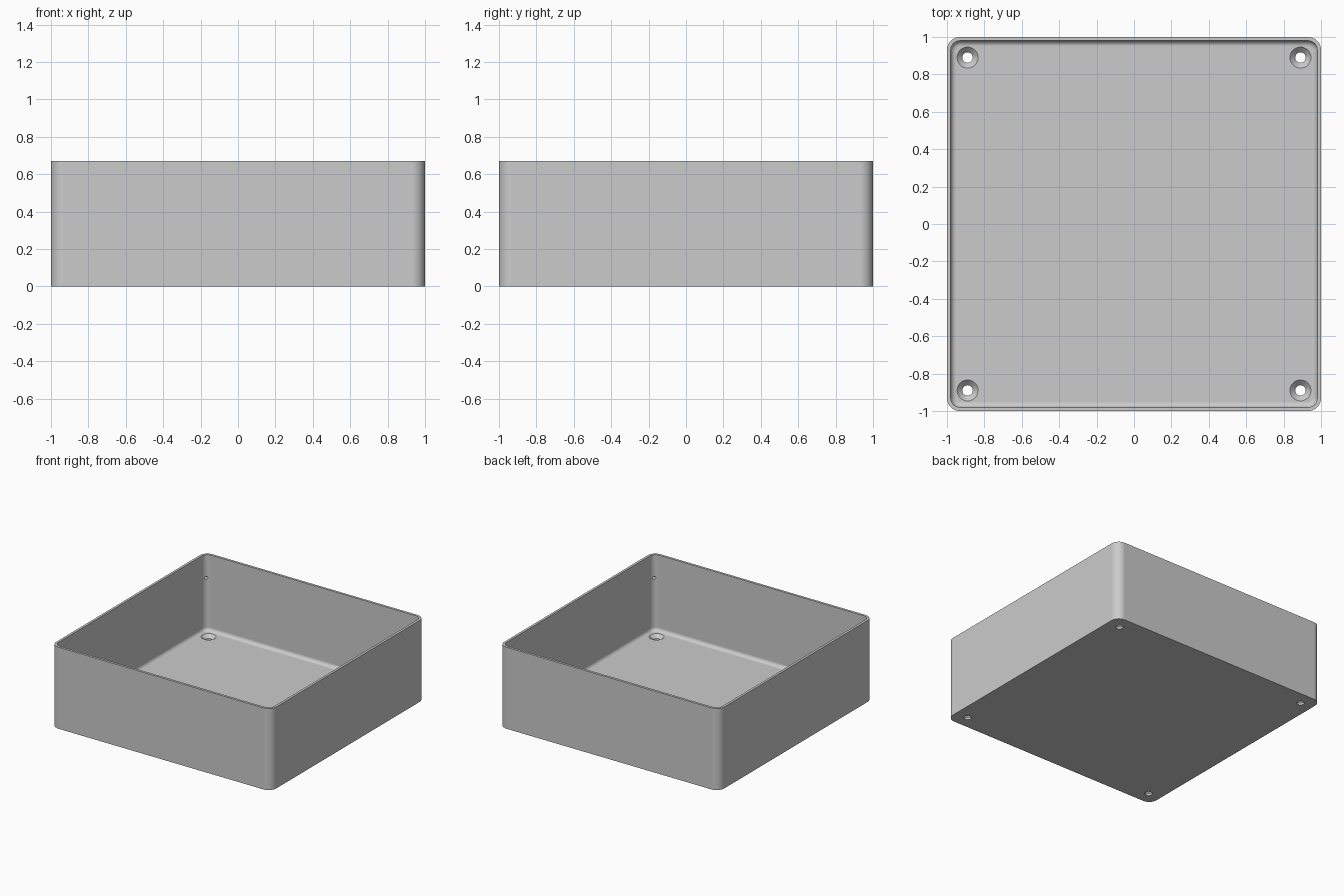
import bpy
import bmesh
from math import pi, sin, cos, radians
from mathutils import Vector

if "Cube" in bpy.data.objects:
    bpy.data.objects.remove(bpy.data.objects["Cube"])

HEIGHT, WALL, FLOOR = 0.67, 0.02, 0.045
CORNER, FILLET = 0.07, 0.03
HOLE_POS, HOLE_R, SINK_R = 0.89, 0.028, 0.056

grey = bpy.data.materials.new("plain grey")
grey.use_nodes = True
grey.diffuse_color = (0.6, 0.6, 0.6, 1)
grey.node_tree.nodes["Principled BSDF"].inputs["Base Color"].default_value = (0.6, 0.6, 0.6, 1)


def rounded_square(inset, z, steps=10):
    """Outline of the box pulled inwards, with concentric corners."""
    centre, radius = 1 - CORNER, CORNER - inset
    points = []
    for quarter in range(4):
        mid = pi / 4 + quarter * pi / 2
        cx = centre if cos(mid) > 0 else -centre
        cy = centre if sin(mid) > 0 else -centre
        for i in range(steps + 1):
            a = (quarter + i / steps) * pi / 2
            points.append((cx + radius * cos(a), cy + radius * sin(a), z))
    return points


def circle(radius, z, x, y, sides=32):
    return [(x + radius * cos(2 * pi * i / sides), y + radius * sin(2 * pi * i / sides), z)
            for i in range(sides)]


def loft(name, outlines):
    """Closed solid through a stack of matching outlines, capped at both ends."""
    bm = bmesh.new()
    rings = [[bm.verts.new(p) for p in outline] for outline in outlines]
    n = len(rings[0])
    for low, high in zip(rings, rings[1:]):
        for i in range(n):
            j = (i + 1) % n
            bm.faces.new((low[i], low[j], high[j], high[i]))
    bm.faces.new(rings[0][::-1])
    bm.faces.new(rings[-1])
    bmesh.ops.recalc_face_normals(bm, faces=bm.faces)
    return finish(name, bm)


def finish(name, bm):
    mesh = bpy.data.meshes.new(name)
    bm.to_mesh(mesh)
    bm.free()
    mesh.materials.append(grey)
    obj = bpy.data.objects.new(name, mesh)
    bpy.context.collection.objects.link(obj)
    return obj


# Open box: outer wall, rim, inner wall, rounded inner foot, floor
outlines = [rounded_square(0, 0), rounded_square(0, HEIGHT), rounded_square(WALL, HEIGHT)]
for k in range(9):
    a = k / 8 * pi / 2
    outlines.append(rounded_square(WALL + FILLET * (1 - cos(a)),
                                   FLOOR + FILLET * (1 - sin(a))))
box = loft("open_box", outlines)

# Countersunk screw holes and shallow corner dimples
cutters = []
reach = 1 - CORNER + (CORNER - WALL) * cos(pi / 4)
sink_z = FLOOR - (SINK_R - HOLE_R)
for sx in (-1, 1):
    for sy in (-1, 1):
        x, y = sx * HOLE_POS, sy * HOLE_POS
        cutters.append(loft("screw_hole_cutter", [
            circle(HOLE_R, -0.05, x, y), circle(HOLE_R, sink_z, x, y),
            circle(SINK_R, FLOOR, x, y), circle(SINK_R, FLOOR + 0.01, x, y)]))
        bm = bmesh.new()
        bmesh.ops.create_uvsphere(bm, u_segments=16, v_segments=8, radius=0.016)
        bmesh.ops.scale(bm, vec=(1, 1, 0.6), verts=bm.verts)
        bmesh.ops.translate(bm, vec=Vector((sx * reach, sy * reach, 0.48)), verts=bm.verts)
        cutters.append(finish("dimple_cutter", bm))

for cutter in cutters:
    cutter.hide_render = True
    cut = box.modifiers.new("cut", 'BOOLEAN')
    cut.operation = 'DIFFERENCE'
    cut.solver = 'EXACT'
    cut.object = cutter

# Bake the cuts, then shade smooth with crisp edges
bpy.ops.object.select_all(action='DESELECT')
box.select_set(True)
bpy.context.view_layer.objects.active = box
bpy.ops.object.convert(target='MESH')
for cutter in cutters:
    bpy.data.objects.remove(cutter)
bpy.ops.object.shade_smooth_by_angle(angle=radians(30))
weighted = box.modifiers.new("flat panels", 'WEIGHTED_NORMAL')
weighted.keep_sharp = True
